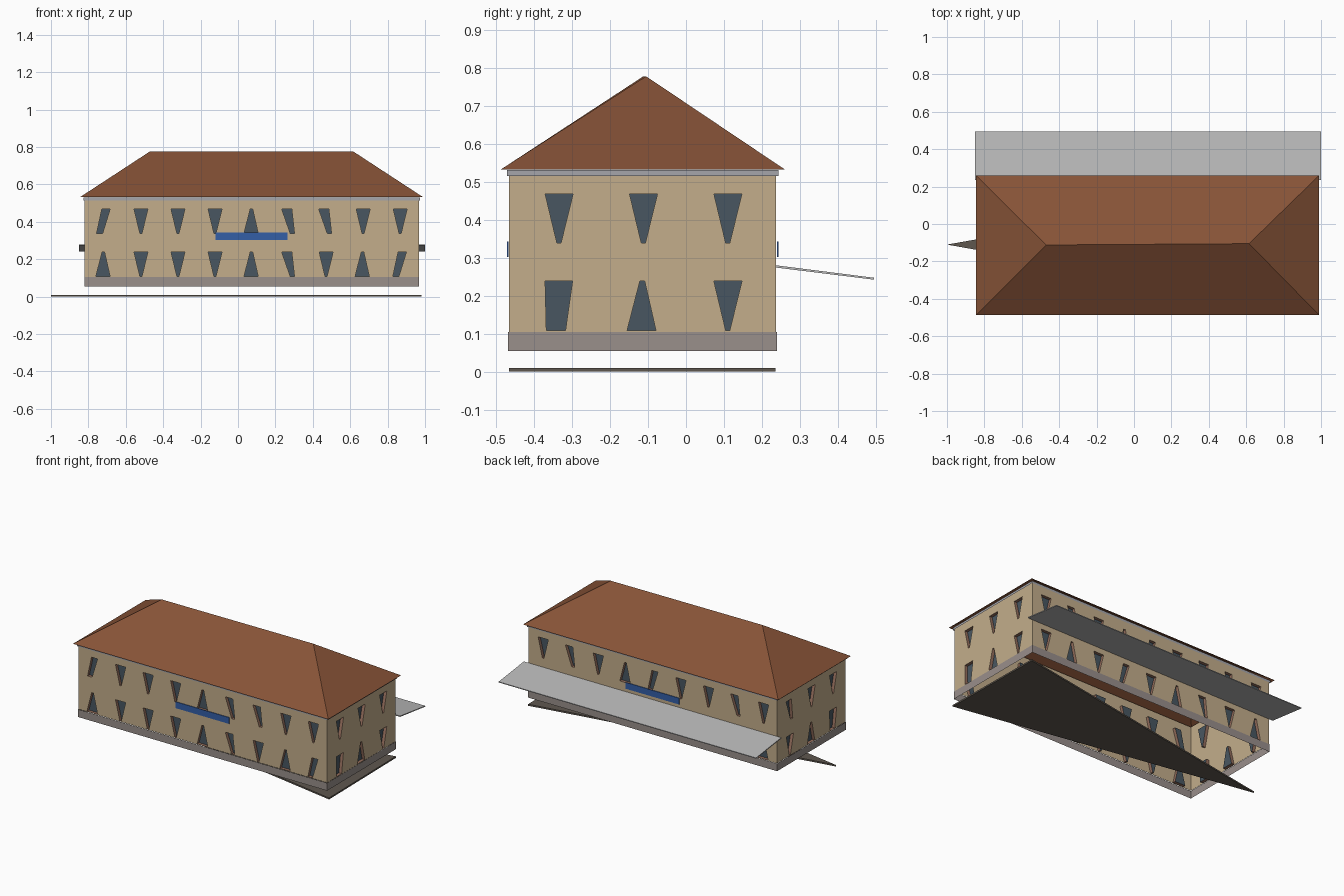
import bpy
from mathutils import Vector

if "Cube" in bpy.data.objects:
    bpy.data.objects.remove(bpy.data.objects["Cube"])

def mat(name, r, g, b):
    m = bpy.data.materials.new(name)
    m.diffuse_color = [(c / 255) ** 2.2 for c in (r, g, b)] + [1]
    m.use_nodes = True
    m.node_tree.nodes["Principled BSDF"].inputs["Base Color"].default_value = m.diffuse_color
    return m

TAN = mat("plaster", 194, 172, 138)
GLASS = mat("glass", 74, 87, 97)
REVEAL = mat("reveal", 150, 112, 95)
ROOF = mat("roof_tile", 134, 84, 58)
STONE = mat("plinth_stone", 152, 142, 138)
CORNICE = mat("cornice_grey", 165, 165, 170)
BLUE = mat("sign_blue", 55, 95, 165)
METAL = mat("canopy_metal", 185, 185, 185)
DARK = mat("ground_dark", 95, 88, 80)

def make(name, verts, faces, mats, idx=None):
    me = bpy.data.meshes.new(name)
    me.from_pydata([tuple(v) for v in verts], [], faces)
    for m in mats:
        me.materials.append(m)
    for p, i in zip(me.polygons, idx or [0] * len(faces)):
        p.material_index = i
    ob = bpy.data.objects.new(name, me)
    bpy.context.collection.objects.link(ob)
    return ob

def prism(name, base, offset, m):
    """Extrude a polygon by an offset vector and close both ends."""
    n = len(base)
    off = Vector(offset)
    verts = [Vector(p) for p in base] + [Vector(p) + off for p in base]
    faces = [tuple(reversed(range(n))), tuple(range(n, 2 * n))]
    faces += [(i, (i + 1) % n, n + (i + 1) % n, n + i) for i in range(n)]
    return make(name, verts, faces, [m])

def band(name, x0, x1, y0, y1, z0, z1, m):
    """Open rectangular ring of four upright faces."""
    c = [(x0, y0), (x1, y0), (x1, y1), (x0, y1)]
    verts = [(x, y, z) for z in (z0, z1) for x, y in c]
    return make(name, verts, [(i, (i + 1) % 4, 4 + (i + 1) % 4, 4 + i) for i in range(4)], [m])

# opening outlines: bottom left, bottom right, top right, top left (fractions of the width)
SHAPES = {"D": (.47, .60, 1, .08), "U": (0, .95, .58, .42), "R": (.62, .9, .72, .05),
          "L": (.05, .45, .95, .4), "Q": (.12, .75, .98, .08)}
W = 0.08
ROWS = ((0.105, 0.105 + .003, 0.238, 0.29), (0.29, 0.338, 0.468, 0.53))

def wall(name, origin, u, n, length, centres, codes):
    """Wall sheet with slanted recessed windows; u runs along it, n points inward."""
    o, u, n = Vector(origin), Vector(u), Vector(n)
    P = lambda a, z, d=0: o + u * a + n * d + Vector((0, 0, z))
    edges = [0] + [(a + b) / 2 for a, b in zip(centres, centres[1:])] + [length]
    verts, faces, idx = [], [], []
    for (z0, b, t, z1), row in zip(ROWS, codes):
        for c, e0, e1, code in zip(centres, edges, edges[1:], row):
            s = [c + (f - .5) * W for f in SHAPES[code]]
            k = len(verts)
            verts += [P(e0, z0), P(e1, z0), P(e1, z1), P(e0, z1)]
            for d in (0, .02):
                verts += [P(s[0], b, d), P(s[1], b, d), P(s[2], t, d), P(s[3], t, d)]
            for i in range(4):
                j = (i + 1) % 4
                faces += [(k + i, k + j, k + 4 + j, k + 4 + i),
                          (k + 4 + i, k + 4 + j, k + 8 + j, k + 8 + i)]
                idx += [0, 1]
            faces.append((k + 8, k + 9, k + 10, k + 11))
            idx.append(2)
    make(name, verts, faces, [TAN, REVEAL, GLASS], idx)

X0, X1, Y0, Y1 = -0.82, 0.967, -0.465, 0.237
LX, LY = X1 - X0, Y1 - Y0
long_c = [0.1 + 0.198 * i for i in range(9)]
side_c = [0.128, 0.35, 0.572]

# four walls
wall("front_wall", (X0, Y0, 0), (1, 0, 0), (0, 1, 0), LX, long_c, ("UDDDURDUL", "LDDDURRDD"))
wall("back_wall", (X1, Y1, 0), (-1, 0, 0), (0, -1, 0), LX,
     [LX - c for c in reversed(long_c)], ("DUDLDURDU", "DRDULDDRD"))
wall("right_wall", (X1, Y0, 0), (0, 1, 0), (-1, 0, 0), LY, side_c, ("QUD", "DDD"))
wall("left_wall", (X0, Y1, 0), (0, -1, 0), (1, 0, 0), LY,
     [LY - c for c in reversed(side_c)], ("DUQ", "RDD"))

# plinth and cornice bands
band("plinth", X0 - .002, X1 + .001, Y0 - .003, Y1 + .002, 0.055, 0.105, STONE)
band("cornice", X0 - .006, X1 + .006, Y0 - .006, Y1 + .006, 0.515, 0.53, CORNICE)

# hipped roof, open underneath
make("hip_roof",
     [(-.845, -.487, .532), (.99, -.487, .532), (.99, .26, .532), (-.845, .26, .532),
      (-.47, -.112, .777), (.615, -.105, .777)],
     [(0, 1, 5, 4), (1, 2, 5), (2, 3, 4, 5), (3, 0, 4)], [ROOF])

# blue sign strips, front and back
for name, y in (("front_sign", Y0 - .006), ("back_sign", Y1 + .002)):
    prism(name, [(-.12, y, .302), (.265, y, .302), (.265, y, .343), (-.12, y, .343)],
          (0, .004, 0), BLUE)

# sloping canopy along the back
prism("back_canopy", [(-.85, .236, .274), (-.85, .495, .242), (-.85, .495, .247), (-.85, .236, .28)],
      (1.85, 0, 0), METAL)

# thin triangular ground sheet
prism("ground_sheet", [(-1, -.11, 0), (.98, -.465, 0), (.97, .236, 0)], (0, 0, .01), DARK)
